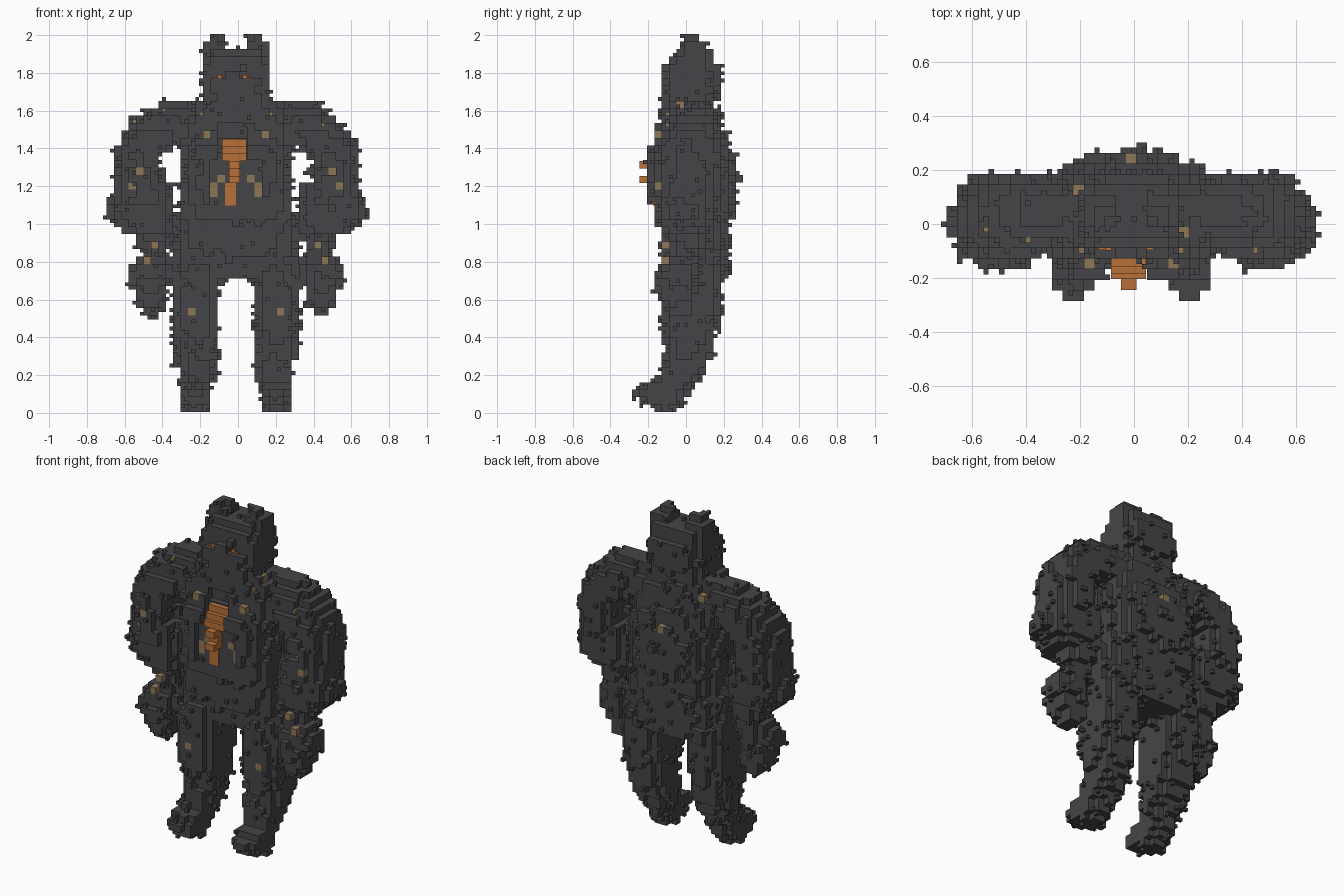
import bpy, random

if "Cube" in bpy.data.objects:
    bpy.data.objects.remove(bpy.data.objects["Cube"])
random.seed(7)

H = 0.0392                       # block size
X0, Y0, Z0 = -0.01, -0.2657, 0.025


def material(name, rgb):
    m = bpy.data.materials.new(name)
    m.diffuse_color = (*rgb, 1)
    m.use_nodes = True
    m.node_tree.nodes["Principled BSDF"].inputs["Base Color"].default_value = m.diffuse_color
    return m


MATS = [material("charcoal fur", (0.060, 0.060, 0.066)),
        material("glowing orange", (0.48, 0.165, 0.042)),
        material("dull tan", (0.27, 0.185, 0.095))]


def pos(c):
    return (X0 + c[0] * H, Y0 + c[1] * H, Z0 + c[2] * H)


def col(x, z):
    return round((x - X0) / H), round((z - Z0) / H)


def voxels(rows, p_front, p_back):
    """Fill a loft of rounded slices (z, x0, x1, y0, y1) with blocks."""
    cells = set()
    for k in range(51):
        z = Z0 + k * H
        if z < rows[0][0] or z > rows[-1][0]:
            continue
        for a, b in zip(rows, rows[1:]):
            if a[0] <= z <= b[0]:
                t = (z - a[0]) / (b[0] - a[0])
                x0, x1, y0, y1 = [p + (q - p) * t for p, q in zip(a[1:], b[1:])]
                break
        for i in range(-19, 20):
            for j in range(0, 15):
                x, y, _ = pos((i, j, k))
                x -= X0
                u = abs(x - (x0 + x1) / 2) / ((x1 - x0) / 2 + 0.004)
                v = abs(y - (y0 + y1) / 2) / ((y1 - y0) / 2 + 0.004)
                power = p_front if y < (y0 + y1) / 2 else p_back
                if u ** power + v ** power < 1 + random.uniform(-0.12, 0.12):
                    cells.add((i, j, k))
    return cells


def mirrored(rows):
    return [(z, -b, -a, c, d) for z, a, b, c, d in rows]


def centred(rows):
    return [(z, -a, a, c, d) for z, a, c, d in rows]


torso = centred([(.72, .32, -.08, .21), (.80, .33, -.10, .22), (.95, .32, -.13, .21),
                 (1.05, .31, -.16, .24), (1.15, .29, -.20, .26), (1.25, .28, -.21, .27),
                 (1.35, .27, -.21, .25), (1.42, .28, -.19, .22), (1.47, .29, -.16, .20),
                 (1.55, .28, -.13, .18), (1.64, .22, -.10, .14)])
head = centred([(1.58, .165, -.11, .13), (1.66, .17, -.12, .15), (1.72, .175, -.125, .195),
                (1.80, .175, -.12, .195), (1.86, .175, -.09, .16), (1.93, .165, -.02, .13)])
ear = [(1.90, .05, .17, -.02, .11), (1.95, .05, .165, 0, .10), (1.99, .07, .14, .01, .07)]
arm = [(.53, .40, .49, -.10, .02), (.60, .37, .52, -.14, .04), (.70, .35, .56, -.16, .05),
       (.78, .35, .55, -.12, .05), (.85, .36, .50, -.07, .08), (.93, .35, .53, -.07, .11),
       (.97, .33, .62, -.12, .12), (1.05, .32, .68, -.14, .15), (1.13, .33, .66, -.15, .16),
       (1.20, .35, .64, -.15, .17), (1.22, .40, .64, -.15, .17), (1.37, .40, .63, -.15, .18),
       (1.45, .26, .62, -.13, .18), (1.55, .22, .55, -.08, .17), (1.60, .20, .47, -.04, .14),
       (1.64, .20, .42, .01, .10)]
leg = [(.02, .16, .27, -.16, -.04), (.08, .14, .29, -.28, .0), (.13, .13, .29, -.26, .02),
       (.17, .12, .29, -.15, .05), (.25, .11, .31, -.11, .10), (.35, .10, .32, -.10, .15),
       (.50, .09, .34, -.13, .17), (.65, .09, .34, -.13, .19), (.80, .07, .33, -.10, .21)]

parts, owned = {}, set()
for name, rows, pf, pb in (("torso", torso, 3.5, 2.4), ("head", head, 3.2, 2.5),
                           ("right_ear", ear, 3, 3), ("left_ear", mirrored(ear), 3, 3),
                           ("right_arm", arm, 2.4, 2.4), ("left_arm", mirrored(arm), 2.4, 2.4),
                           ("right_leg", leg, 2.5, 2.2), ("left_leg", mirrored(leg), 2.5, 2.2)):
    parts[name] = voxels(rows, pf, pb) - owned
    owned |= parts[name]


def carve(test):
    gone = {c for c in owned if test(*pos(c))}
    for cells in parts.values():
        cells -= gone
    owned.difference_update(gone)


# Slope behind the chest plate, shallow breast hollow, and eye sockets
carve(lambda x, y, z: -.095 < x < .05 and 1.32 < z < 1.55
      and y < -.10 - .5 * max(0, 1.46 - z))
carve(lambda x, y, z: abs(x + .01) < .13 and 1.08 < z < 1.33 and y < -.18)
carve(lambda x, y, z: .03 < abs(x + .03) < .12 and abs(z - 1.77) < H / 2 and y < -.085)


def front(i, k):
    return min((c for c in owned if c[0] == i and c[2] == k), default=None)


# Tan spots on chest, arms and shins; the forearm ones stick out
paint = {}
for x, z in ((.078, 1.24), (.115, 1.205), (.115, 1.165), (.157, 1.475), (.51, 1.285),
             (.547, 1.205), (.43, .885), (.47, .81), (.235, .53)):
    for s in (-1, 1):
        c = front(*col(X0 + s * x, z))
        if c and .7 < z < .95:
            c = (c[0], c[1] - 1, c[2])
            owned.add(c)
            parts["right_arm" if s > 0 else "left_arm"].add(c)
        if c:
            paint[c] = 2
# Tan spots on the shoulders and upper back, seen from above
for x, y in ((-.215, .125), (.155, .145), (.195, -.035), (-.02, .18), (0, .26)):
    i, j = round((x - X0) / H), round((y - Y0) / H)
    top = max((c for c in owned if c[0] == i and c[1] == j), key=lambda c: c[2], default=None)
    if top and top[2] * H < 1.65:
        paint[top] = 2

DIRS = [(1, 0, 0), (-1, 0, 0), (0, 1, 0), (0, -1, 0), (0, 0, 1), (0, 0, -1)]


class Builder:
    def __init__(self):
        self.v, self.f, self.m = [], [], []

    def face(self, centre, half, d, mat):
        """One side, facing d, of a box."""
        ax = [abs(t) for t in d].index(1)
        s = d[ax]
        p, q = (ax + 1) % 3, (ax + 2) % 3
        n = len(self.v)
        for a, b in ((-1, -1), (1, -1), (1, 1), (-1, 1)):
            c = list(centre)
            c[ax] += s * half[ax]
            c[p] += a * s * half[p]
            c[q] += b * half[q]
            self.v.append(c)
        self.f.append((n, n + 1, n + 2, n + 3))
        self.m.append(mat)

    def box(self, centre, half, mat):
        for d in DIRS:
            self.face(centre, half, d, mat)

    def span(self, x0, x1, y0, y1, z0, z1, mat):
        self.box(((x0 + x1) / 2, (y0 + y1) / 2, (z0 + z1) / 2),
                 ((x1 - x0) / 2, (y1 - y0) / 2, (z1 - z0) / 2), mat)

    def finish(self, name):
        me = bpy.data.meshes.new(name)
        me.from_pydata(self.v, [], self.f)
        for mt in MATS:
            me.materials.append(mt)
        me.polygons.foreach_set("material_index", self.m)
        me.update()
        ob = bpy.data.objects.new(name, me)
        bpy.context.collection.objects.link(ob)


# Outer block faces of every part, with small random half-size tufts
Q = H / 4
for name, cells in parts.items():
    b = Builder()
    for c in sorted(cells):
        p = pos(c)
        mat = paint.get(c, 0)
        for d in DIRS:
            if tuple(a + e for a, e in zip(c, d)) in owned:
                continue
            b.face(p, (H / 2,) * 3, d, mat)
            face_area = p[1] < -.06 and abs(p[0] + .02) < .14 and 1.7 < p[2] < 1.83
            marking = p[1] < -.1 and abs(p[0] + .02) < .1 and 1.08 < p[2] < 1.5
            if mat or face_area or marking or (c[2] == 0 and d[2] < 0) or (c[2] == 50 and d[2] > 0):
                continue
            if random.random() < 0.12:
                o = [p[a] + (d[a] * (H / 2 + Q) if d[a] else random.choice((-Q, Q)))
                     for a in range(3)]
                tone = 2 if 1.5 < p[2] < 1.6 and p[1] < 0 and random.random() < .12 else 0
                b.box(o, (Q,) * 3, tone)
    b.finish(name)

# Chest plate: three steps down the slope
b = Builder()
for n, y in enumerate((-.16, -.185, -.205)):
    b.span(-.085, .045, y, -.08, 1.45 - .039 * (n + 1), 1.45 - .039 * n, 1)
b.finish("chest_plate")
# Stem hanging below the plate
b = Builder()
for n, y in enumerate((-.245, -.205, -.245)):
    b.span(-.048, .010, y, -.15, 1.333 - .039 * (n + 1), 1.333 - .039 * n, 1)
for n in range(3):
    z = 1.216 - .039 * (n + .5)
    y = min(pos(front(col(x, z)[0], col(x, z)[1]))[1] for x in (-.06, -.02)) - H / 2
    b.span(-.070, -.010, y - .006, y + .05, z - .0195, z + .0195, 1)
b.finish("chest_stem")

# Eyes: thin slanted orange plates inside the sockets
for name, x, s in (("left_eye", -.108, 1), ("right_eye", .048, -1)):
    b = Builder()
    k = col(x, 1.77)[1]
    y = min(pos(front(col(x + e, 1.77)[0], k))[1] for e in (-.02, .02)) - H / 2
    b.span(x - .024, x + .024, y - .008, y + .001, 1.758, 1.776, 1)
    b.span(x + s * .012 - .012, x + s * .012 + .012, y - .009, y + .001, 1.765, 1.788, 1)
    b.finish(name)
